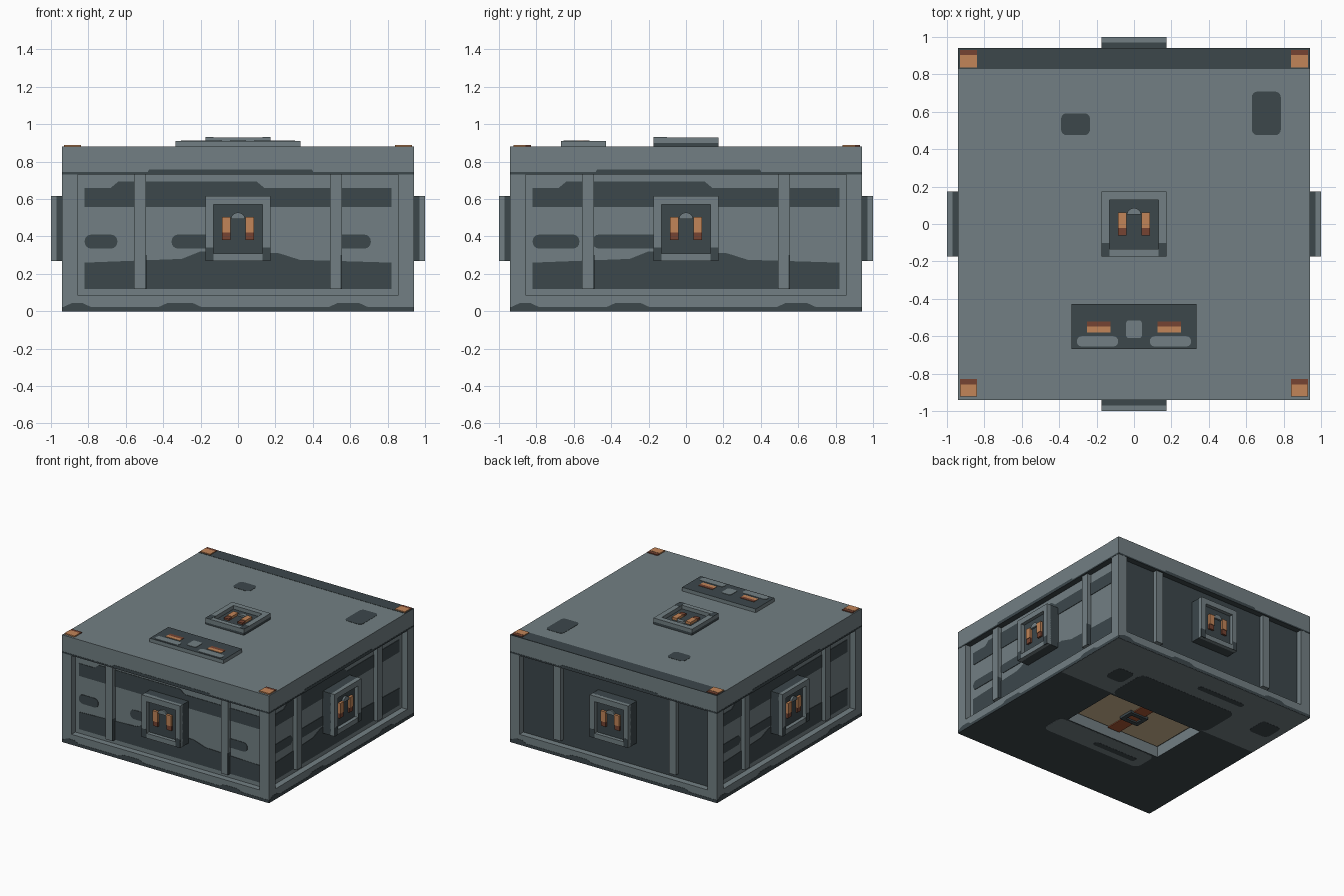
import bpy, bmesh, math
from mathutils import Matrix, Vector

if "Cube" in bpy.data.objects:
    bpy.data.objects.remove(bpy.data.objects["Cube"])

# colours
def lin(c):
    c /= 255
    return c / 12.92 if c <= 0.04045 else ((c + 0.055) / 1.055) ** 2.4

PALETTE = {"light_grey": (114, 127, 131), "dark_grey": (60, 71, 75), "orange": (194, 133, 88),
           "brown": (118, 68, 50), "tan": (208, 184, 148), "rust": (172, 88, 54)}
MATS = []
for mat_name, rgb in PALETTE.items():
    m = bpy.data.materials.new(mat_name)
    m.diffuse_color = (*map(lin, rgb), 1)
    m.use_nodes = True
    m.node_tree.nodes["Principled BSDF"].inputs["Base Color"].default_value = m.diffuse_color
    MATS.append(m)
LIGHT, DARK, ORANGE, BROWN, TAN, RUST = range(6)
parts = {}

# local frames: u right, v up, w outward from each face
FRONT = Matrix(((1, 0, 0, 0), (0, 0, -1, 0), (0, 1, 0, 0), (0, 0, 0, 1)))
SIDES = [Matrix.Rotation(k * math.pi / 2, 4, 'Z') @ FRONT for k in range(4)]
TOP = Matrix.Identity(4)
BOTTOM = Matrix.Rotation(math.pi, 4, 'X')


def rect(u0, u1, v0, v1, r=0.0):
    if not r:
        return [(u0, v0), (u1, v0), (u1, v1), (u0, v1)]
    pts = []
    for cu, cv, a in ((u1 - r, v0 + r, -90), (u1 - r, v1 - r, 0), (u0 + r, v1 - r, 90), (u0 + r, v0 + r, 180)):
        for k in range(5):
            t = math.radians(a + k * 22.5)
            pts.append((cu + r * math.cos(t), cv + r * math.sin(t)))
    return pts


def prism(part, mat, M, pts, w0, w1, side=None):
    """Extrude an outline outward from w0 to w1."""
    bm = parts.setdefault(part, bmesh.new())
    lo = [bm.verts.new(M @ Vector((u, v, w0))) for u, v in pts]
    hi = [bm.verts.new(M @ Vector((u, v, w1))) for u, v in pts]
    n = len(pts)
    faces = [bm.faces.new(lo[::-1])]
    faces += [bm.faces.new((lo[i], lo[(i + 1) % n], hi[(i + 1) % n], hi[i])) for i in range(n)]
    for f in faces:
        f.material_index = mat if side is None else side
    bm.faces.new(hi).material_index = mat


def ring(part, mat, M, outer, inner, w0, w1):
    """Rectangular frame with a through opening."""
    bm = parts.setdefault(part, bmesh.new())
    L = [[bm.verts.new(M @ Vector((u, v, w))) for u, v in rect(*r)]
         for r, w in ((outer, w0), (outer, w1), (inner, w1), (inner, w0))]
    for a in range(4):
        for i in range(4):
            j, b = (i + 1) % 4, (a + 1) % 4
            bm.faces.new((L[a][i], L[a][j], L[b][j], L[b][i])).material_index = mat


# body: a box with recessed side panels and an opening underneath
body = parts["body"] = bmesh.new()
bmesh.ops.create_cube(body, size=1, matrix=Matrix.Translation((0, 0, 0.44)) @ Matrix.Diagonal((1.88, 1.88, 0.88, 1)))
body.normal_update()
for f in list(body.faces):
    n = f.normal.copy()
    if n.z > 0.5:
        continue
    if n.z < -0.5:
        f.material_index = DARK
    bmesh.ops.inset_individual(body, faces=[f], thickness=0.12)
    for v in f.verts:
        if n.z < -0.5:
            v.co.x = math.copysign(0.44, v.co.x)
            v.co.y = math.copysign(0.25, v.co.y)
        elif v.co.z > 0.5:
            v.co.z = 0.735
    new = bmesh.ops.extrude_discrete_faces(body, faces=[f])["faces"][0]
    bmesh.ops.translate(body, verts=new.verts, vec=n * (-0.09 if n.z < -0.5 else -0.05))
    new.material_index = DARK if n.y > 0.5 else LIGHT
    for e in new.edges:
        for g in e.link_faces:
            if g is not new:
                g.material_index = LIGHT
                if n.z > -0.5 and g.calc_center_median().z > 0.7:
                    g.material_index = DARK


# framed socket with two contacts, shared by the sides and the roof
def socket(part, M):
    prism(part, DARK, M, rect(-0.175, 0.175, 0.27, 0.615), 0.88, 0.97)
    ring(part, LIGHT, M, (-0.175, 0.175, 0.27, 0.615), (-0.13, 0.13, 0.31, 0.57), 0.965, 1.0)
    for s in (-1, 1):
        a, b = sorted((s * 0.132, s * 0.175))
        prism(part, DARK, M, rect(a, b, 0.27, 0.34), 0.99, 1.001)
        a, b = sorted((s * 0.04, s * 0.085))
        prism(part, ORANGE, M, rect(a, b, 0.42, 0.505), 0.965, 0.99)
        prism(part, BROWN, M, rect(a, b, 0.38, 0.42), 0.965, 0.985)
    arch = [(0.038 * math.cos(math.radians(t)), 0.492 + 0.036 * math.sin(math.radians(t)))
            for t in range(0, 181, 20)]
    prism(part, LIGHT, M, arch, 0.965, 0.985)


# side walls
WALLS = ("front", "right", "back", "left")
for k, (wall, M) in enumerate(zip(WALLS, SIDES)):
    socket(wall + "_socket", M)
    for c in (-0.523, 0.523):
        prism(wall + "_ribs", LIGHT, M, rect(c - 0.032, c + 0.032, 0.12, 0.735), 0.88, 0.925)
        if k != 2:
            prism(wall + "_ribs", DARK, M, rect(c + 0.025, c + 0.0325, 0.12, 0.3), 0.89, 0.926)
    paint = wall + "_paint"
    # worn lines along the sill and under the roof rim
    prism(paint, DARK, M, rect(-0.94, 0.94, 0, 0.024), 0.935, 0.942)
    for a, b in ((-0.94, -0.78), (-0.43, -0.19), (0.48, 0.7)):
        prism(paint, DARK, M, [(a, 0.02), (b, 0.02), (b - 0.05, 0.043), (a + 0.05, 0.043)], 0.935, 0.942)
    prism(paint, DARK, M, rect(-0.94, 0.94, 0.732, 0.744), 0.935, 0.942)
    prism(paint, DARK, M, rect(-0.48, 0.4, 0.732, 0.758, 0.01), 0.935, 0.942)
    if k == 2:
        continue
    # dark camouflage bands on the recessed panel
    prism(paint, DARK, M, [(-0.82, 0.12), (0.82, 0.12), (0.82, 0.26), (0.33, 0.275), (0.22, 0.31),
                           (-0.2, 0.32), (-0.3, 0.28), (-0.82, 0.26)], 0.887, 0.894)
    prism(paint, DARK, M, [(-0.82, 0.557), (0.82, 0.557), (0.82, 0.66), (0.14, 0.66), (0.1, 0.693),
                           (-0.64, 0.693), (-0.68, 0.66), (-0.82, 0.66)], 0.887, 0.894)
    pills = [(-0.9, -0.645), (-0.355, -0.1), (0.5, 0.71)] if k == 0 else [(-0.9, -0.57), (-0.5, -0.1)]
    for a, b in pills:
        prism(paint, DARK, M, rect(max(a, -0.82), b, 0.335, 0.41, 0.035), 0.887, 0.894)

# roof
socket("roof_socket", Matrix.Translation((0, -0.4425, -0.07)))
prism("roof_paint", DARK, TOP, rect(-0.94, 0.94, 0.83, 0.94), 0.876, 0.882)
prism("roof_paint", DARK, TOP, rect(-0.39, -0.235, 0.475, 0.592, 0.03), 0.876, 0.882)
prism("roof_paint", DARK, TOP, rect(0.63, 0.785, 0.475, 0.708, 0.03), 0.876, 0.882)
for x in (-0.885, 0.885):
    for y in (-0.875, 0.885):
        prism("corner_lamps", ORANGE, TOP, rect(x - 0.046, x + 0.046, y - 0.048, y + 0.018), 0.87, 0.89)
        prism("corner_lamps", BROWN, TOP, rect(x - 0.046, x + 0.046, y + 0.018, y + 0.046), 0.87, 0.888)

# control plate on the roof
C = "control_plate"
prism(C, DARK, TOP, rect(-0.335, 0.335, -0.668, -0.427), 0.87, 0.91, LIGHT)
prism(C, LIGHT, TOP, rect(-0.042, 0.042, -0.61, -0.515, 0.015), 0.905, 0.913)
for s in (-1, 1):
    a, b = sorted((s * 0.125, s * 0.252))
    prism(C, ORANGE, TOP, rect(a, b, -0.58, -0.548), 0.905, 0.913)
    prism(C, BROWN, TOP, rect(a, b, -0.548, -0.52), 0.905, 0.913)
    a, b = sorted((s * 0.085, s * 0.305))
    prism(C, LIGHT, TOP, rect(a, b, -0.655, -0.6, 0.025), 0.905, 0.913)

# underside paint (v runs towards the front)
U = "underside_paint"
prism(U, LIGHT, BOTTOM, rect(-0.94, 0.94, -0.94, -0.27), -0.004, 0.001)
prism(U, LIGHT, BOTTOM, rect(-0.42, 0.5, 0.26, 0.47, 0.05), -0.004, 0.001)
for r in ((-0.47, 0.45, -0.63, -0.27, 0.06), (0.49, 0.65, -0.6, -0.43, 0.04), (-0.44, 0, -0.78, -0.73, 0.02),
          (-0.88, -0.7, -0.68, -0.5, 0.04), (-0.34, 0.06, 0.365, 0.415, 0.02)):
    prism(U, DARK, BOTTOM, rect(*r), -0.003, 0.002)

# packed tray with strap and buckle inside the opening
prism("tray", TAN, BOTTOM, rect(-0.42, 0.42, -0.23, 0.23), -0.1, -0.075)
prism("strap", RUST, BOTTOM, rect(-0.055, 0.055, -0.24, 0.24), -0.09, -0.068)
ring("buckle", DARK, BOTTOM, (-0.085, 0.085, -0.065, 0.065), (-0.05, 0.05, -0.03, 0.03), -0.08, -0.055)

# build objects
for name, bm in parts.items():
    bmesh.ops.recalc_face_normals(bm, faces=bm.faces)
    me = bpy.data.meshes.new(name)
    bm.to_mesh(me)
    bm.free()
    for m in MATS:
        me.materials.append(m)
    bpy.context.collection.objects.link(bpy.data.objects.new(name, me))
